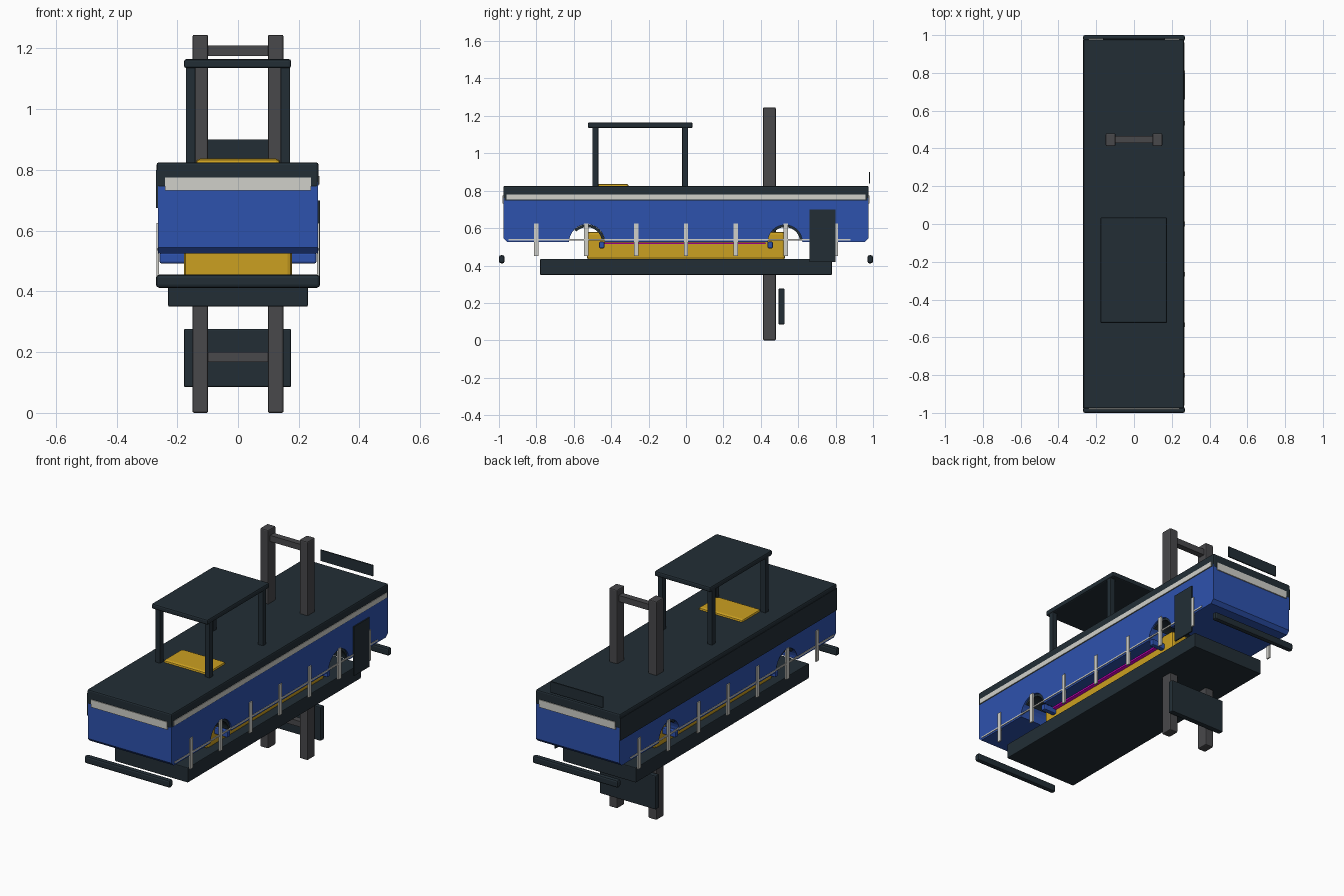
import bpy, bmesh
from math import sin, cos, pi

default = bpy.data.objects.get("Cube")
if default:
    bpy.data.objects.remove(default, do_unlink=True)


def material(name, rgb):
    m = bpy.data.materials.new(name)
    m.use_nodes = True
    m.diffuse_color = (*rgb, 1)
    m.node_tree.nodes["Principled BSDF"].inputs["Base Color"].default_value = (*rgb, 1)
    return m


BLUE = material("body blue", (0.027, 0.085, 0.42))
DARK = material("dark slate", (0.016, 0.027, 0.036))
GOLD = material("golden yellow", (0.6, 0.35, 0.015))
GREY = material("steel grey", (0.065, 0.065, 0.07))
PALE = material("pale trim", (0.63, 0.63, 0.59))
PINK = material("magenta", (0.85, 0.0, 0.7))


def finish(name, bm, mat, bevel):
    bmesh.ops.recalc_face_normals(bm, faces=bm.faces)
    mesh = bpy.data.meshes.new(name)
    bm.to_mesh(mesh)
    bm.free()
    mesh.materials.append(mat)
    ob = bpy.data.objects.new(name, mesh)
    bpy.context.collection.objects.link(ob)
    if bevel:
        mod = ob.modifiers.new("Bevel", 'BEVEL')
        mod.width = bevel
        mod.segments = 2
        mod.limit_method = 'ANGLE'
        mod.angle_limit = 0.8
    return ob


def box(name, mat, x, y, z, bevel=0.0):
    """Box from (low, high) ranges on each axis."""
    bm = bmesh.new()
    bmesh.ops.create_cube(bm, size=1)
    for v in bm.verts:
        v.co = [(a + b) / 2 + c * (b - a) for c, (a, b) in zip(v.co, (x, y, z))]
    return finish(name, bm, mat, bevel)


def extrude_profile(name, mat, points, half, bevel=0.0):
    """Side profile of (y, z) points extruded across x."""
    bm = bmesh.new()
    face = bm.faces.new([bm.verts.new((-half, y, z)) for y, z in points])
    new = bmesh.ops.extrude_face_region(bm, geom=[face])["geom"]
    bmesh.ops.translate(bm, vec=(2 * half, 0, 0),
                        verts=[g for g in new if isinstance(g, bmesh.types.BMVert)])
    return finish(name, bm, mat, bevel)


def arc(y, z, r, start, end, n=16):
    return [(y + r * cos(start + (end - start) * i / n),
             z + r * sin(start + (end - start) * i / n)) for i in range(n + 1)]


# Body shell with two wheel arches
AXLE, FLOOR = 0.53, 0.525
profile = [(-0.975, 0.76), (-0.975, 0.545), (-0.955, FLOOR)]
for side in (-AXLE, AXLE):
    profile += arc(side, FLOOR, 0.095 if side < 0 else 0.092, pi, 0)
profile += [(0.955, FLOOR), (0.975, 0.545), (0.975, 0.76)]
extrude_profile("body", BLUE, profile, 0.264)

# Arch liners and cross bars
for label, side in (("front", -1), ("rear", 1)):
    ring = arc(side * AXLE, FLOOR, 0.094, pi * 0.75, 0.1)
    ring += arc(side * AXLE, FLOOR, 0.08, 0.1, pi * 0.75)
    extrude_profile(label + "_arch_liner", DARK, ring, 0.255)
    y = side * 0.45
    box(label + "_cross_bar", BLUE, (-0.258, 0.258), (y - 0.014, y + 0.014),
        (0.492, 0.528), 0.006)
    # Bumper
    y = side * 0.985
    box(label + "_bumper", DARK, (-0.27, 0.27), (y - 0.015, y + 0.015),
        (0.412, 0.455), 0.01)
    # End trim strip
    y = side * 0.977
    box(label + "_trim", PALE, (-0.24, 0.24), (y - 0.004, y + 0.004), (0.732, 0.775))

# Roof slab, side trim and dark side band
box("roof", DARK, (-0.268, 0.265), (-0.977, 0.977), (0.742, 0.825), 0.008)
box("left_trim", PALE, (0.26, 0.268), (-0.96, 0.96), (0.752, 0.78))
box("right_dark_band", DARK, (-0.27, -0.262), (-0.975, 0.975), (0.675, 0.8))

# Rails and uprights along both sides
for label, s in (("left", 1), ("right", -1)):
    def across(a, b):
        return tuple(sorted((s * a, s * b)))
    box(label + "_rail", PALE, across(0.26, 0.267), (-0.95, 0.88), (0.535, 0.543))
    for i in range(7):
        y = (i - 3) * 0.267
        box(f"{label}_upright_{i + 1}", PALE, across(0.26, 0.269),
            (y - 0.012, y + 0.012), (0.45, 0.625))
    # Mast post
    box(label + "_mast_post", GREY, across(0.098, 0.15), (0.412, 0.48), (0, 1.245), 0.006)
    # Canopy posts
    for end, y in (("front", -0.485), ("rear", -0.005)):
        box(f"{label}_{end}_canopy_post", DARK, across(0.14, 0.172),
            (y - 0.016, y + 0.016), (0.8, 1.14), 0.004)

# Door plate
box("door", DARK, (0.263, 0.2705), (0.66, 0.8), (0.42, 0.7))

# Underbody: chassis, drive block and sill
box("chassis", DARK, (-0.23, 0.23), (-0.78, 0.78), (0.35, 0.435), 0.004)
box("drive_block", GOLD, (-0.178, 0.178), (-0.53, 0.53), (0.43, 0.58), 0.015)
box("sill_plate", PINK, (-0.2, 0.2), (-0.435, 0.425), (0.516, 0.524))

# Mast cross bars and panels
for label, low, high in (("upper", 1.175, 1.21), ("lower", 0.168, 0.2)):
    box(label + "_mast_bar", GREY, (-0.11, 0.11), (0.43, 0.465), (low, high))
box("low_rear_panel", DARK, (-0.178, 0.175), (0.495, 0.527), (0.085, 0.277), 0.005)
box("high_rear_panel", DARK, (-0.165, 0.165), (0.978, 0.985), (0.838, 0.9))

# Canopy and seat cushion
box("canopy", DARK, (-0.178, 0.175), (-0.525, 0.035), (1.135, 1.165), 0.008)
box("seat", GOLD, (-0.14, 0.14), (-0.48, -0.305), (0.79, 0.837), 0.015)
